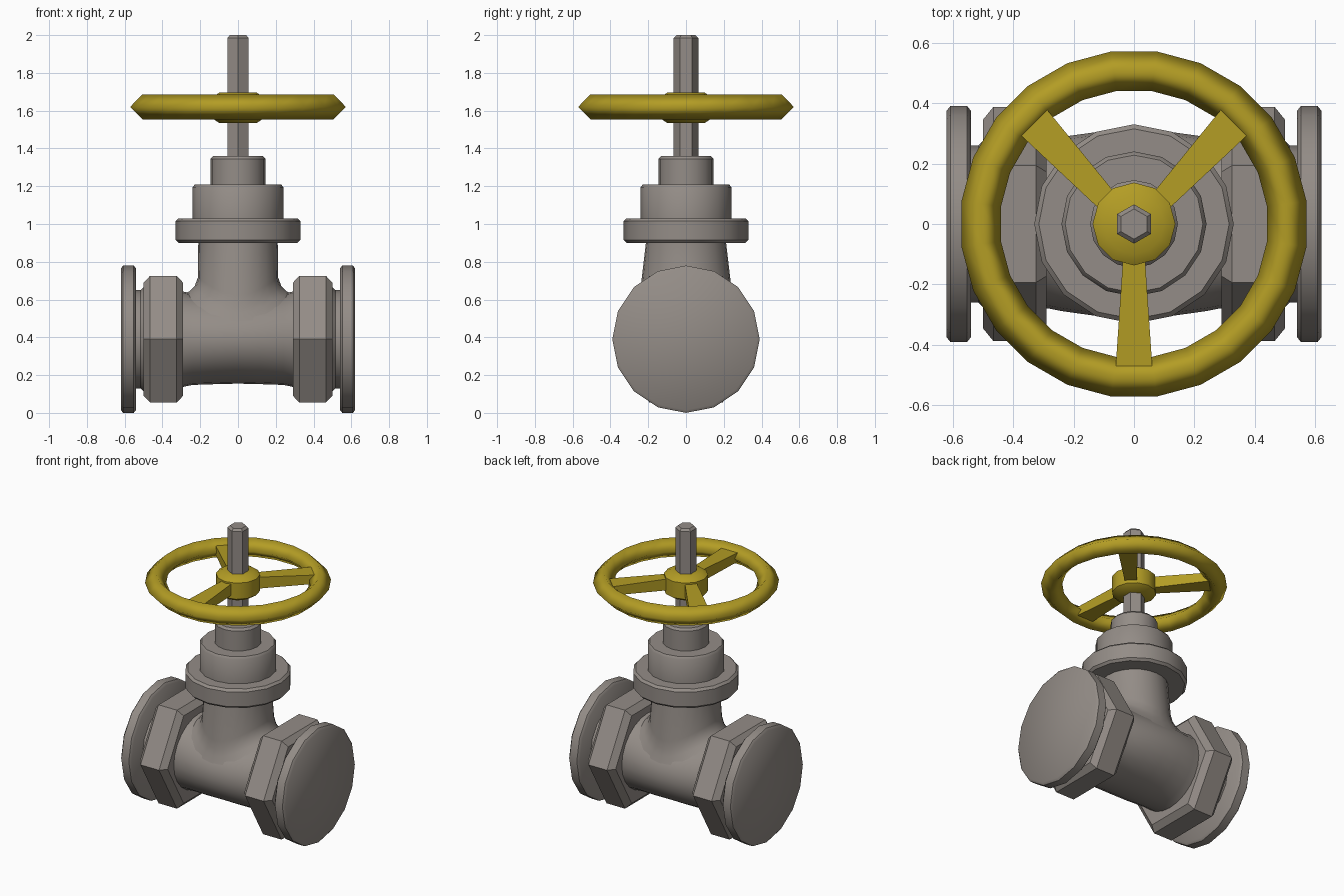
import bpy, bmesh, math
from mathutils import Vector, Matrix

if "Cube" in bpy.data.objects:
    bpy.data.objects.remove(bpy.data.objects["Cube"])

CZ = 0.39  # height of the pipe axis


def material(name, rgb):
    m = bpy.data.materials.new(name)
    m.diffuse_color = (*rgb, 1)
    m.use_nodes = True
    m.node_tree.nodes["Principled BSDF"].inputs["Base Color"].default_value = m.diffuse_color
    return m


GREY = material("grey metal", (0.295, 0.265, 0.242))
YELLOW = material("yellow paint", (0.45, 0.335, 0.018))


def loft(name, rings, mat, caps=True, closed=False, angle=40):
    """Skin a list of equal-length point rings."""
    bm = bmesh.new()
    vs = [[bm.verts.new(p) for p in r] for r in rings]
    n = len(vs[0])
    pairs = list(zip(vs, vs[1:])) + ([(vs[-1], vs[0])] if closed else [])
    for a, b in pairs:
        for i in range(n):
            j = (i + 1) % n
            bm.faces.new((a[i], a[j], b[j], b[i]))
    if caps and not closed:
        bm.faces.new(vs[0][::-1])
        bm.faces.new(vs[-1])
    bmesh.ops.recalc_face_normals(bm, faces=bm.faces)
    me = bpy.data.meshes.new(name)
    bm.to_mesh(me)
    bm.free()
    me.materials.append(mat)
    ob = bpy.data.objects.new(name, me)
    bpy.context.collection.objects.link(ob)
    bpy.ops.object.select_all(action='DESELECT')
    ob.select_set(True)
    bpy.context.view_layer.objects.active = ob
    bpy.ops.object.shade_smooth_by_angle(angle=math.radians(angle))
    return ob


def angles(n, phase=0.0):
    return [math.radians(phase) + 2 * math.pi * i / n for i in range(n)]


def turn_z(name, prof, n, mat, phase=90, angle=40):
    """Revolve (z, radius) points about the stem."""
    return loft(name, [[(r * math.cos(a), r * math.sin(a), z) for a in angles(n, phase)]
                       for z, r in prof], mat, angle=angle)


def turn_x(name, prof, n, phase=0, angle=40):
    """Sweep (x, y radius, z radius) points along the pipe axis."""
    return loft(name, [[(x, ry * math.cos(a), CZ + rz * math.sin(a)) for a in angles(n, phase)]
                       for x, ry, rz in prof], GREY, angle=angle)


# pipe body, slightly wider at its middle
half = [(0.32, 0.275, 0.26), (0.28, 0.28, 0.25), (0.24, 0.288, 0.242), (0.12, 0.305, 0.238)]
turn_x("valve_body", [(-x, a, b) for x, a, b in half] + [(0, 0.31, 0.235)] + half[::-1], 24)

# end flanges, short necks and hexagonal nuts on both ends
for s, side in ((-1, "left"), (1, "right")):
    def round_x(name, prof, n):
        turn_x(side + name, [(s * x, r, r) for x, r in prof], n)
    round_x("_end_flange", [(0.54, 0.375), (0.552, 0.39), (0.608, 0.39), (0.62, 0.375)], 16)
    round_x("_pipe_neck", [(0.47, 0.275), (0.50, 0.275), (0.515, 0.26), (0.56, 0.26)], 16)
    round_x("_hex_nut", [(0.29, 0.345), (0.325, 0.388), (0.465, 0.388), (0.50, 0.345)], 6)


# branch neck that flares onto the body as a saddle
def saddle(rx, ry, dh):
    pts = []
    for a in angles(24):
        y = ry * math.sin(a)
        pts.append((rx * math.cos(a), y, CZ + 0.24 * math.sqrt(1 - (y / 0.31) ** 2) + dh))
    return pts


top = [(0.21 * math.cos(a), 0.21 * math.sin(a), 0.92) for a in angles(24)]
loft("branch_neck", [saddle(0.30, 0.285, -0.01), saddle(0.26, 0.265, 0.012),
                     saddle(0.23, 0.252, 0.04), saddle(0.213, 0.245, 0.085), top],
     GREY, caps=False, angle=60)

# bonnet stack
turn_z("bonnet_flange", [(0.90, 0.315), (0.915, 0.33), (1.015, 0.33), (1.03, 0.315)], 16, GREY)
turn_z("bonnet", [(1.02, 0.24), (1.195, 0.24), (1.21, 0.228)], 16, GREY)
turn_z("packing_nut", [(1.20, 0.145), (1.345, 0.145), (1.36, 0.132)], 16, GREY)
turn_z("stem", [(1.34, 0.065), (1.985, 0.065), (2.0, 0.05)], 6, GREY)

# handwheel rim: diamond section, smooth shaded
rim = []
for a in angles(24, 7.5):
    c, s = math.cos(a), math.sin(a)
    rim.append([((0.51 + 0.066 * math.cos(b)) * c, (0.51 + 0.066 * math.cos(b)) * s,
                 1.62 + 0.066 * math.sin(b)) for b in angles(4)])
loft("handwheel_rim", rim, YELLOW, closed=True, angle=180)

# handwheel hub
turn_z("handwheel_hub", [(1.535, 0.10), (1.56, 0.137), (1.67, 0.137), (1.695, 0.10)],
       12, YELLOW, angle=50)

# three tapered spokes
for k, (p, q) in enumerate([((0, -0.08), (0, -0.48)),
                            ((0.06, 0.045), (0.335, 0.34)),
                            ((-0.06, 0.045), (-0.335, 0.34))]):
    p, q = Vector((*p, 1.62)), Vector((*q, 1.62))
    d = (q - p).normalized()
    w = Vector((-d.y, d.x, 0))
    rings = []
    for c, hw, hh in ((p, 0.034, 0.04), (q, 0.061, 0.03)):
        up = Vector((0, 0, hh))
        rings.append([c + w * hw + up, c - w * hw + up, c - w * hw - up, c + w * hw - up])
    loft(f"handwheel_spoke_{k + 1}", rings, YELLOW)
